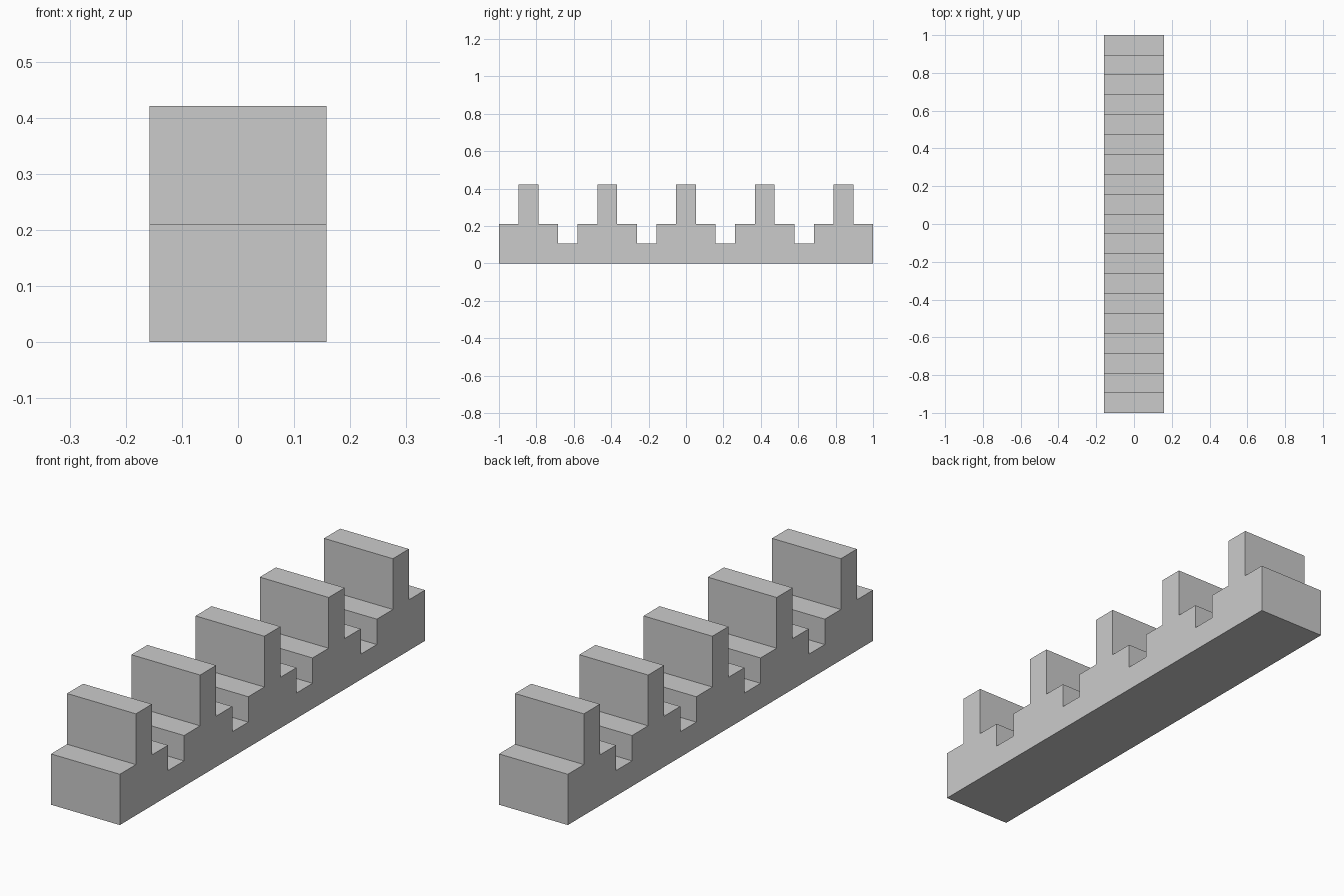
import bpy
import bmesh

cube = bpy.data.objects.get("Cube")
if cube:
    bpy.data.objects.remove(cube, do_unlink=True)

# Grey material
GREY = (0.6, 0.6, 0.6, 1.0)
mat = bpy.data.materials.new("plain grey")
mat.use_nodes = True
mat.diffuse_color = GREY
mat.node_tree.nodes["Principled BSDF"].inputs["Base Color"].default_value = GREY

# Stepped side profile: shoulder, tooth, shoulder, notch, repeated
UNIT = 2 / 19
WIDTH = 3 * UNIT
heights = ([2, 4, 2, 1] * 5)[:-1]
profile = [(-1, 0)]
for i, h in enumerate(heights):
    y = -1 + i * UNIT
    profile += [(y, h * UNIT), (y + UNIT, h * UNIT)]
profile.append((1, 0))

# Extrude the profile across the width
bm = bmesh.new()
side = bm.faces.new([bm.verts.new((-WIDTH / 2, y, z)) for y, z in profile])
result = bmesh.ops.extrude_face_region(bm, geom=[side], use_keep_orig=True)
moved = [g for g in result["geom"] if isinstance(g, bmesh.types.BMVert)]
bmesh.ops.translate(bm, verts=moved, vec=(WIDTH, 0, 0))
bmesh.ops.recalc_face_normals(bm, faces=bm.faces)

mesh = bpy.data.meshes.new("toothed_rack")
bm.to_mesh(mesh)
bm.free()
mesh.materials.append(mat)
rack = bpy.data.objects.new("toothed_rack", mesh)
bpy.context.scene.collection.objects.link(rack)
